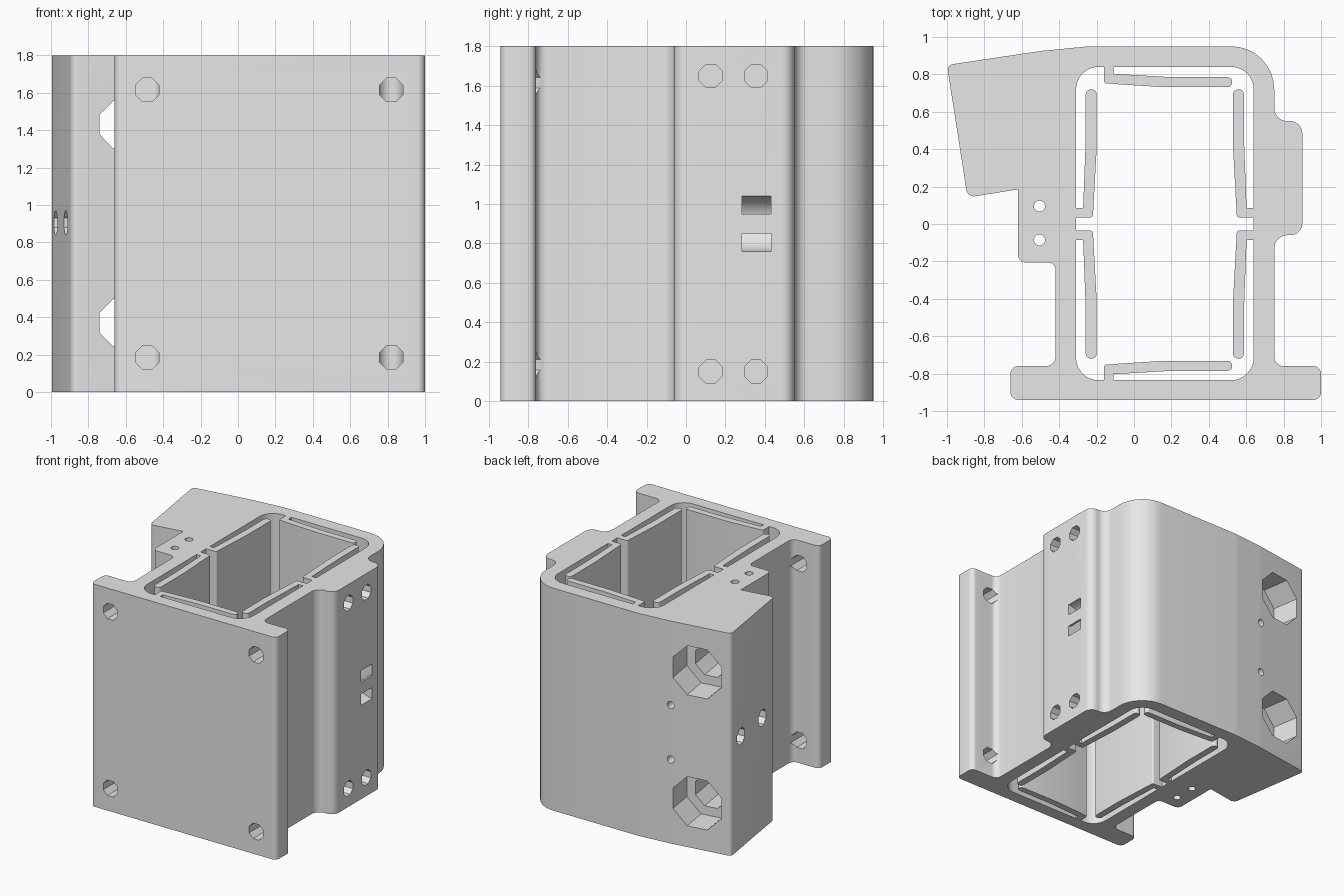
import bpy
import math
from mathutils import Vector, Matrix

old = bpy.data.objects.get("Cube")
if old:
    bpy.data.objects.remove(old, do_unlink=True)

HEIGHT = 1.8
grey = bpy.data.materials.new("plain grey")
grey.use_nodes = True
grey.diffuse_color = (0.8, 0.8, 0.8, 1)
grey.node_tree.nodes["Principled BSDF"].inputs["Base Color"].default_value = (0.8, 0.8, 0.8, 1)


def rounded(corners, steps=8):
    """Outline from (x, y, radius) corners, each replaced by a tangent arc."""
    points = []
    for i, (x, y, r) in enumerate(corners):
        p = Vector((x, y))
        if r == 0:
            points.append(p)
            continue
        a = (Vector(corners[i - 1][:2]) - p).normalized()
        b = (Vector(corners[(i + 1) % len(corners)][:2]) - p).normalized()
        half = a.angle(b) / 2
        centre = p + (a + b).normalized() * r / math.sin(half)
        start = p + a * r / math.tan(half) - centre
        end = p + b * r / math.tan(half) - centre
        sweep = start.angle_signed(end)
        for k in range(steps + 1):
            points.append(centre + Matrix.Rotation(-sweep * k / steps, 2) @ start)
    return points


def prism(name, points, low, high):
    n = len(points)
    if sum(points[i - 1].cross(points[i]) for i in range(n)) < 0:
        points = points[::-1]
    verts = [(p.x, p.y, z) for z in (low, high) for p in points]
    faces = [list(range(n))[::-1], list(range(n, 2 * n))]
    faces += [[i, (i + 1) % n, (i + 1) % n + n, i + n] for i in range(n)]
    mesh = bpy.data.meshes.new(name)
    mesh.from_pydata(verts, [], faces)
    mesh.materials.append(grey)
    obj = bpy.data.objects.new(name, mesh)
    bpy.context.collection.objects.link(obj)
    return obj


def subtract(target, cutter):
    cutter.hide_render = True
    mod = target.modifiers.new("cut", "BOOLEAN")
    mod.operation, mod.solver, mod.object = "DIFFERENCE", "EXACT", cutter
    graph = bpy.context.evaluated_depsgraph_get()
    result = bpy.data.meshes.new_from_object(target.evaluated_get(graph))
    target.modifiers.clear()
    target.data = result
    bpy.data.objects.remove(cutter, do_unlink=True)


def drill(target, start, direction, radius, depth, sides=8):
    """Flat-sided hole from just outside a surface point inwards."""
    ring = [Vector((math.cos(t), math.sin(t))) * radius
            for t in (math.tau * (k + 0.5) / sides for k in range(sides))]
    cutter = prism("drill", ring, -0.1, depth)
    d = Vector(direction).normalized()
    side = Vector((0, 0, 1)).cross(d) if abs(d.z) < 0.9 else Vector((1, 0, 0))
    side.normalize()
    axes = Matrix((side, d.cross(side), d)).transposed().to_4x4()
    cutter.data.transform(Matrix.Translation(start) @ axes)
    subtract(target, cutter)


# Body: flange at the front, mounting pad on the left, slanted block at the back
body = prism("housing_body", rounded([
    (-0.66, -0.94, 0.04), (1, -0.94, 0.04), (1, -0.76, 0.04),
    (0.75, -0.76, 0.05), (0.75, -0.06, 0.07), (0.9, -0.06, 0.065),
    (0.9, 0.55, 0.065), (0.75, 0.55, 0.07), (0.75, 0.95, 0.23),
    (-0.24, 0.95, 0.6), (-0.5, 0.925, 0.6), (-1, 0.85, 0.03),
    (-0.89, 0.142, 0.04), (-0.62, 0.185, 0), (-0.62, -0.205, 0.04),
    (-0.42, -0.205, 0.04), (-0.42, -0.76, 0.05), (-0.66, -0.76, 0.04)]), 0, HEIGHT)

# Cavity with spring fingers left standing along its walls
cavity = prism("cavity", rounded([
    (-0.31, -0.835, 0.12), (0.64, -0.835, 0.12),
    (0.64, 0.84, 0.12), (-0.31, 0.84, 0.12)]), -0.1, HEIGHT + 0.1)
side_finger = [(-0.4, 0.035, 0), (-0.22, 0.035, 0.015), (-0.2, 0.4, 0),
               (-0.2, 0.72, 0.027), (-0.258, 0.72, 0.027), (-0.258, 0.45, 0),
               (-0.272, 0.085, 0), (-0.4, 0.085, 0)]
end_finger = [(-0.16, 0.95, 0), (-0.16, 0.752, 0.015), (0.15, 0.732, 0),
              (0.525, 0.732, 0.025), (0.525, 0.785, 0.025), (0.2, 0.785, 0),
              (-0.11, 0.803, 0), (-0.11, 0.95, 0)]
for flip in (1, -1):
    shapes = [side_finger, [(0.33 - x, y, r) for x, y, r in side_finger], end_finger]
    for shape in shapes:
        outline = rounded([(x, y * flip, r) for x, y, r in shape], 6)
        subtract(cavity, prism("finger", outline, -0.2, HEIGHT + 0.2))
subtract(body, cavity)

# Screw holes in the flange and the mounting pad
for z in (0.185, 1.615):
    for x in (-0.485, 0.82):
        drill(body, (x, -0.94, z), (0, 1, 0), 0.068, 0.25)
for z in (0.15, 1.65):
    for y in (0.125, 0.355):
        drill(body, (0.9, y, z), (-1, 0, 0), 0.063, 0.15)

# Curved tie channel in the pad, from one slot round to the other
arc = [math.pi * (0.5 + k / 12) for k in range(13)]
channel = [Vector((0.14 * math.cos(t), 0.14 * math.sin(t))) for t in arc]
channel += [Vector((0.1, -0.14)), Vector((0.1, -0.05))]
channel += [Vector((0.05 * math.cos(t), 0.05 * math.sin(t))) for t in reversed(arc)]
channel += [Vector((0.1, 0.05)), Vector((0.1, 0.14))]
tie = prism("tie_channel", channel, -0.43, -0.285)
tie.data.transform(Matrix.Translation((0.9, 0, 0.9)) @ Matrix.Rotation(math.pi / 2, 4, "X"))
subtract(body, tie)

# Slanted block: counterbored bores, pin holes and side holes
slant = Vector((0.155, -0.988, 0))
for z in (0.37, 1.43):
    mouth = Vector((-0.725, 0.89, z))
    drill(body, mouth, slant, 0.215, 0.23)
    drill(body, mouth, slant, 0.138, 0.76)
for z in (0.68, 1.12):
    drill(body, (-0.51, 0.92, z), slant, 0.03, 0.3, 12)
for x, y in ((-0.975, 0.69), (-0.92, 0.34)):
    drill(body, (x, y, 0.905), (0.988, 0.155, 0), 0.068, 0.2)

# Vertical wire holes beside the block
for y in (-0.085, 0.095):
    drill(body, (-0.505, y, 0), (0, 0, 1), 0.03, HEIGHT + 0.1, 16)

bpy.ops.object.select_all(action="DESELECT")
body.select_set(True)
bpy.context.view_layer.objects.active = body
bpy.ops.object.shade_smooth_by_angle(angle=math.radians(30))
